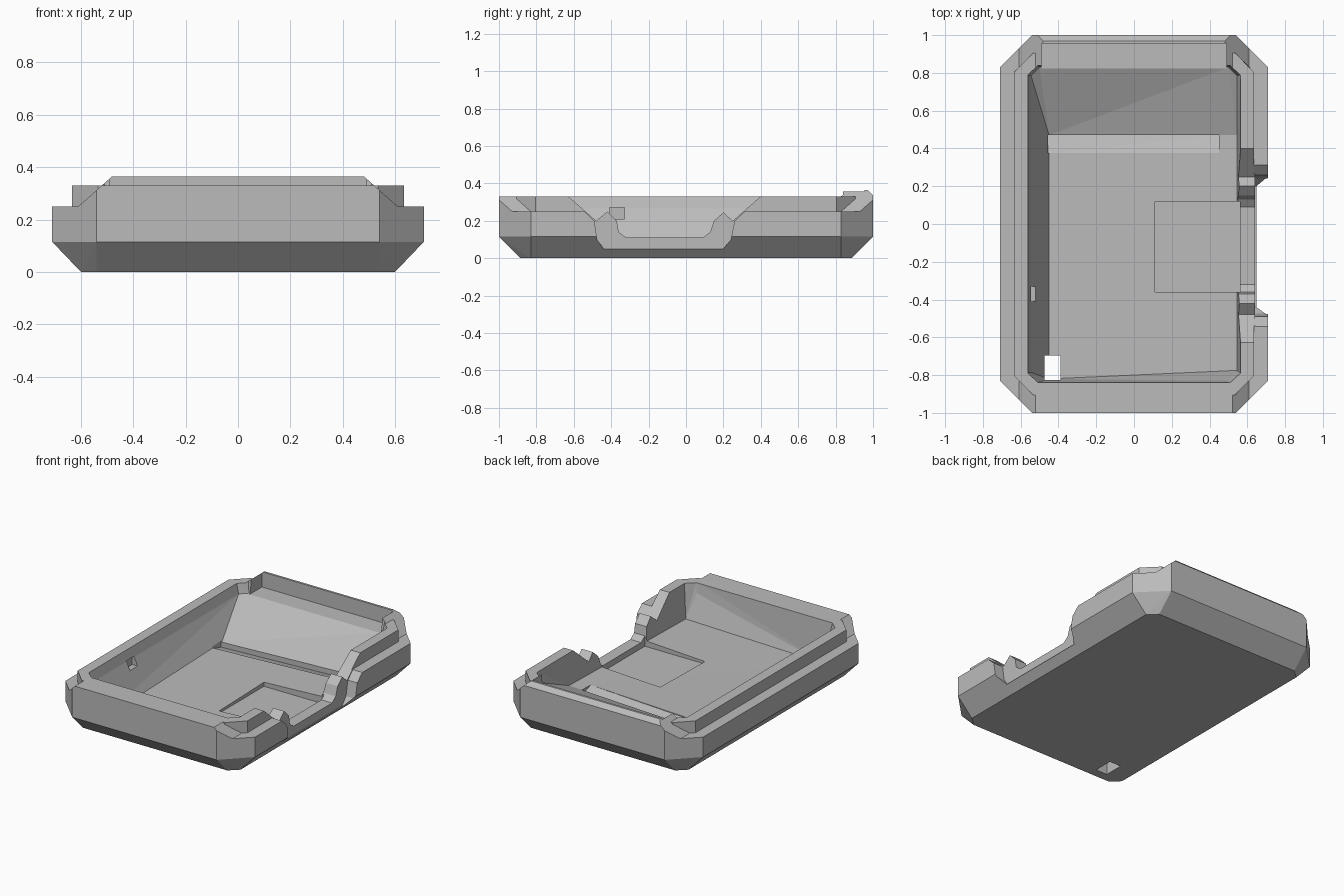
import bpy, bmesh
from mathutils import Vector

cube = bpy.data.objects.get("Cube")
if cube:
    bpy.data.objects.remove(cube, do_unlink=True)

grey = bpy.data.materials.new("plain grey")
grey.use_nodes = True
grey.diffuse_color = (0.5, 0.5, 0.5, 1)
grey.node_tree.nodes["Principled BSDF"].inputs["Base Color"].default_value = (0.5, 0.5, 0.5, 1)


def finish(name, bm):
    bmesh.ops.recalc_face_normals(bm, faces=bm.faces)
    mesh = bpy.data.meshes.new(name)
    bm.to_mesh(mesh)
    bm.free()
    mesh.materials.append(grey)
    obj = bpy.data.objects.new(name, mesh)
    bpy.context.collection.objects.link(obj)
    return obj


def hull(name, points):
    """Convex solid around a few points."""
    bm = bmesh.new()
    verts = [bm.verts.new(p) for p in points]
    res = bmesh.ops.convex_hull(bm, input=verts)
    loose = [g for g in res["geom_interior"] if isinstance(g, bmesh.types.BMVert)]
    bmesh.ops.delete(bm, geom=loose, context="VERTS")
    bmesh.ops.dissolve_limit(bm, angle_limit=0.01, verts=bm.verts, edges=bm.edges)
    return finish(name, bm)


def prism(name, profile, axis, lo, hi):
    """Extrude a profile along x (yz points) or y (xz points)."""
    bm = bmesh.new()
    place = {"x": lambda a, b: (lo, a, b), "y": lambda a, b: (a, lo, b)}[axis]
    face = bm.faces.new([bm.verts.new(place(a, b)) for a, b in profile])
    ext = bmesh.ops.extrude_face_region(bm, geom=[face])["geom"]
    step = Vector((hi - lo, 0, 0)) if axis == "x" else Vector((0, hi - lo, 0))
    bmesh.ops.translate(bm, vec=step, verts=[v for v in ext if isinstance(v, bmesh.types.BMVert)])
    return finish(name, bm)


def box(name, x, y, z):
    return hull(name, [(a, b, c) for a in x for b in y for c in z])


def octagon(x, y, cx, cy, z):
    """Rectangle with cut corners; cx, cy are where the straight sides end."""
    return [(s * a, t * b, z) for s in (-1, 1) for t in (-1, 1) for a, b in ((x, cy), (cx, y))]


def combine(target, tool, operation):
    mod = target.modifiers.new(operation, "BOOLEAN")
    mod.operation = operation
    mod.solver = "EXACT"
    mod.object = tool
    bpy.context.view_layer.objects.active = target
    bpy.ops.object.modifier_apply(modifier=mod.name)
    bpy.data.objects.remove(tool, do_unlink=True)


# Outer shell: octagon with a chamfered base
tray = hull("tray_shell", octagon(0.60, 0.885, 0.54, 0.83, 0)
            + octagon(0.71, 1.0, 0.54, 0.83, 0.115)
            + octagon(0.71, 1.0, 0.54, 0.83, 0.45))

# Top heights: raised back end, and side ledges with ramped corners
side_profile = [(-1.2, -0.1), (1.2, -0.1), (1.2, 0.155), (0.97, 0.365),
                (0.84, 0.365), (0.80, 0.33), (-1.2, 0.33)]
combine(tray, prism("end_heights", side_profile, "x", -1, 1), "INTERSECT")
front_half = [(0.9, -0.1), (0.9, 0.25), (0.61, 0.25), (0.48, 0.366), (0.47, 0.4)]
front_profile = front_half + [(-x, z) for x, z in reversed(front_half)]
combine(tray, prism("ledge_heights", front_profile, "y", -1.3, 1.3), "INTERSECT")

# Inner rim standing above the ledges
rim = hull("inner_rim", octagon(0.635, 0.905, 0.535, 0.805, 0.13)
           + octagon(0.635, 0.905, 0.535, 0.805, 0.33))
combine(tray, rim, "UNION")

# Cavity with sloping back and left walls and a gently tilted floor
floor = [(-0.45, -0.82, 0.05), (-0.45, 0.47, 0.085), (0.545, -0.775, 0.10), (0.545, 0.47, 0.125)]
cavity = hull("cavity", floor + octagon(0.545, 0.83, 0.50, 0.785, 0.265)
              + octagon(0.565, 0.84, 0.51, 0.79, 0.34)
              + octagon(0.565, 0.84, 0.51, 0.79, 0.5))
combine(tray, cavity, "DIFFERENCE")

# Groove behind the cavity, leaving a thin lip along the back
combine(tray, box("back_groove", (-0.49, 0.49), (0.78, 0.955), (0.262, 0.5)), "DIFFERENCE")

# Shallow wedge recess at the foot of the back slope
recess = [(x, y, z) for x, y, z in (
    (-0.455, 0.375, 0.075), (-0.455, 0.47, 0.05), (0.45, 0.375, 0.118), (0.45, 0.47, 0.085))]
combine(tray, hull("floor_recess", recess + [(x, y, 0.2) for x, y, z in recess]), "DIFFERENCE")

# Pouch in the floor leading to the side opening
combine(tray, box("floor_pouch", (0.11, 0.56), (-0.36, 0.12), (0.07, 0.2)), "DIFFERENCE")

# Side opening: prongs on the inner wall, wider scoop on the outside
inner_cut = [(-0.64, 0.34), (-0.48, 0.2), (-0.42, 0.25), (-0.37, 0.2), (-0.36, 0.14), (-0.32, 0.11),
             (0.09, 0.11), (0.13, 0.14), (0.15, 0.2), (0.2, 0.245), (0.25, 0.2), (0.41, 0.34),
             (0.41, 0.5), (-0.64, 0.5)]
combine(tray, prism("inner_opening", inner_cut, "x", 0.5, 0.645), "DIFFERENCE")
outer_cut = [(-0.64, 0.34), (-0.49, 0.2), (-0.475, 0.1), (-0.44, 0.05), (0.2, 0.05), (0.24, 0.1),
             (0.26, 0.2), (0.41, 0.34), (0.41, 0.5), (-0.64, 0.5)]
combine(tray, prism("outer_scoop", outer_cut, "x", 0.64, 0.9), "DIFFERENCE")

# Strap hole through the floor and small clip slot in the left-hand wall
combine(tray, box("strap_hole", (-0.475, -0.39), (-0.825, -0.695), (-0.1, 0.2)), "DIFFERENCE")
combine(tray, box("clip_slot", (-0.56, -0.45), (-0.41, -0.33), (0.21, 0.27)), "DIFFERENCE")

for poly in tray.data.polygons:
    poly.use_smooth = False
    poly.material_index = 0
